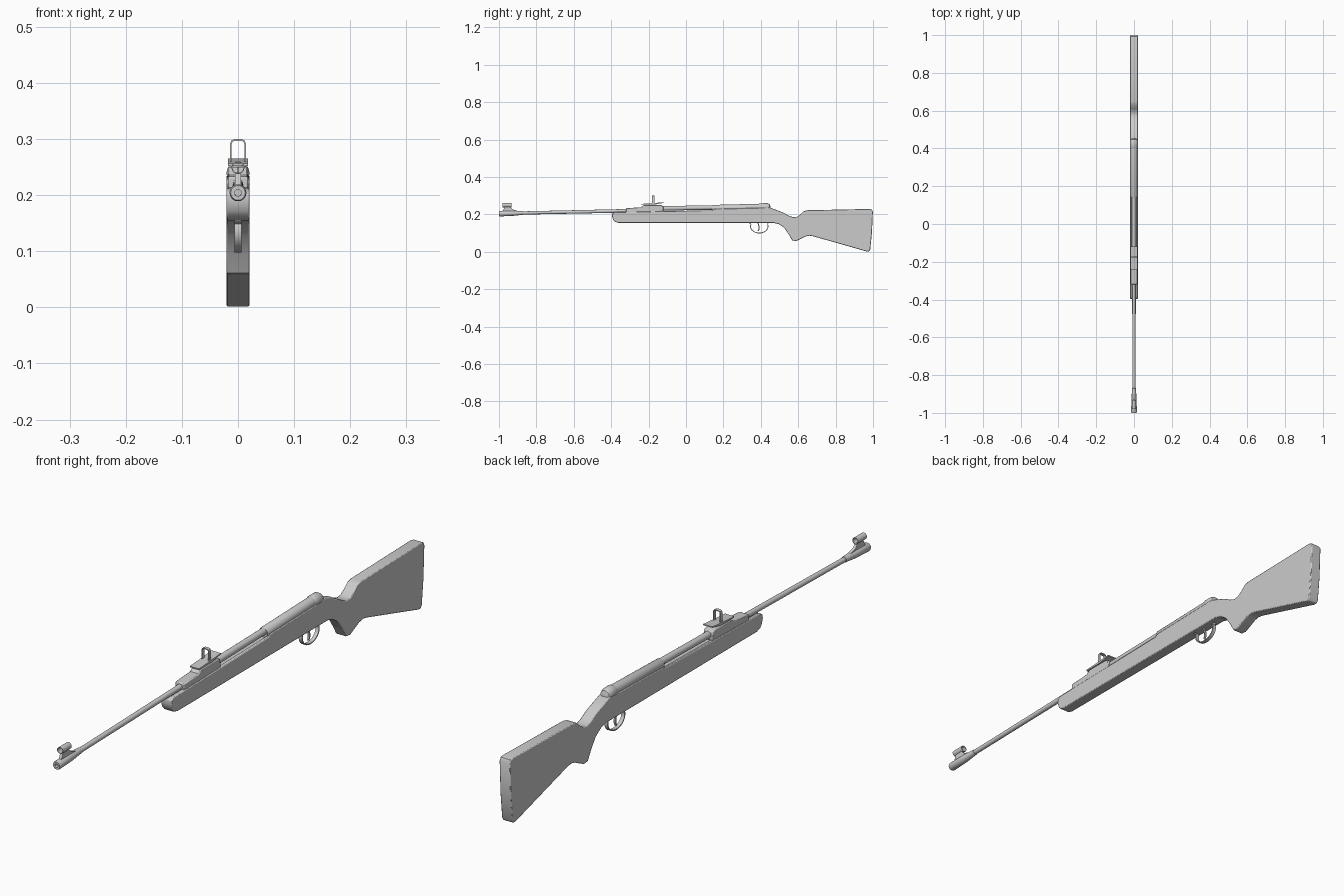
import bpy, bmesh, math
from mathutils import Vector

if "Cube" in bpy.data.objects:
    bpy.data.objects.remove(bpy.data.objects["Cube"])


def finish(name, bm, bevel=0, segs=2):
    bmesh.ops.recalc_face_normals(bm, faces=bm.faces)
    me = bpy.data.meshes.new(name)
    bm.to_mesh(me)
    bm.free()
    ob = bpy.data.objects.new(name, me)
    bpy.context.collection.objects.link(ob)
    bpy.context.view_layer.objects.active = ob
    ob.select_set(True)
    bpy.ops.object.shade_smooth_by_angle(angle=math.radians(35))
    ob.select_set(False)
    if bevel:
        m = ob.modifiers.new("bevel", 'BEVEL')
        m.width, m.segments, m.limit_method = bevel, segs, 'ANGLE'
        m.angle_limit = math.radians(50)
    return ob


def prism(name, pts, lo, hi, axis='x', bevel=0):
    """Extrude a 2D outline: (y, z) along x, or (x, z) along y."""
    bm = bmesh.new()
    place = (lambda a, b, d: (d, a, b)) if axis == 'x' else (lambda a, b, d: (a, d, b))
    ends = [[bm.verts.new(place(a, b, d)) for a, b in pts] for d in (lo, hi)]
    for e in ends:
        bm.faces.new(e)
    n = len(pts)
    for i in range(n):
        j = (i + 1) % n
        bm.faces.new((ends[0][i], ends[0][j], ends[1][j], ends[1][i]))
    return finish(name, bm, bevel)


def band(name, path, thick, lo, hi, axis='x'):
    """Strip of even thickness following an open 2D path."""
    left, right = [], []
    for i, p in enumerate(path):
        t = Vector(path[min(i + 1, len(path) - 1)]) - Vector(path[max(i - 1, 0)])
        n = Vector((-t.y, t.x)).normalized() * thick / 2
        left.append(tuple(Vector(p) + n))
        right.append(tuple(Vector(p) - n))
    return prism(name, left + right[::-1], lo, hi, axis)


def tube(name, rings, sides=24, hollow=False):
    """Lathe along y from (y, z centre, radius) rings."""
    bm = bmesh.new()
    loops = [[bm.verts.new((r * math.cos(2 * math.pi * k / sides), y,
                            z + r * math.sin(2 * math.pi * k / sides)))
              for k in range(sides)] for y, z, r in rings]
    pairs = list(zip(loops, loops[1:]))
    if hollow:
        pairs.append((loops[-1], loops[0]))
    else:
        bm.faces.new(loops[0])
        bm.faces.new(loops[-1])
    for a, b in pairs:
        for k in range(sides):
            j = (k + 1) % sides
            bm.faces.new((a[k], a[j], b[j], b[k]))
    return finish(name, bm)


# Stock: side profile with pistol grip and butt
stock = prism("stock", [
    (-.38, .212), (-.394, .205), (-.396, .19), (-.39, .172), (-.38, .16), (-.362, .155),
    (.465, .155), (.495, .148), (.525, .128), (.55, .092), (.568, .06), (.59, .058),
    (.64, .082), (.66, .086), (.68, .083), (.965, .002), (.978, .001), (.985, .012), (.994, .1),
    (.999, .215), (.993, .226), (.98, .229), (.65, .222), (.63, .217),
    (.61, .199), (.592, .187), (.572, .185), (.55, .193), (.52, .21),
    (.45, .236), (.15, .229), (.14, .222)], -.0205, .0205, bevel=.003)

# Barrel channel cut along the fore-end
cutter = tube("channel_cutter", [(-.45, .222, .0145), (.2, .232, .0145)])
cutter.hide_render = True
cutter.hide_set(True)
cut = stock.modifiers.new("channel", 'BOOLEAN')
cut.object, cut.operation, cut.solver = cutter, 'DIFFERENCE', 'EXACT'

# Barrel, muzzle sleeve with bore, receiver and end cap
tube("barrel", [(-.99, .205, .0085), (-.32, .219, .0095), (-.12, .232, .012), (.16, .237, .012)])
tube("muzzle_sleeve", [(-1, .204, .006), (-1, .204, .013), (-.995, .204, .015),
                       (-.925, .206, .014), (-.87, .208, .010), (-.868, .208, .008),
                       (-.97, .205, .006)], hollow=True)
tube("receiver", [(.14, .232, .016), (.145, .232, .0185), (.42, .239, .0185)])
tube("receiver_cap", [(.40, .238, .018), (.408, .239, .0205), (.437, .239, .0205),
                      (.447, .237, .017), (.452, .232, .01)])

# Front sight: ramp and hooded post
prism("front_sight_ramp", [(-.985, .21), (-.975, .228), (-.97, .24), (-.94, .24),
                           (-.925, .226), (-.88, .212)], -.005, .005)
tube("front_sight_hood", [(-.98, .249, .0115), (-.932, .249, .0115),
                          (-.932, .249, .0095), (-.98, .249, .0095)], hollow=True)
prism("front_sight_post", [(-.96, .238), (-.96, .25), (-.954, .25), (-.954, .238)], -.0015, .0015)

# Breech block and rear sight
prism("breech_block", [(-.32, .209), (-.32, .233), (-.24, .238), (-.225, .25),
                       (-.135, .25), (-.122, .245), (-.12, .215)], -.018, .018, bevel=.003)
prism("rear_sight_leaf", [(-.24, .252), (-.24, .256), (-.19, .259), (-.12, .265),
                          (-.12, .261), (-.17, .252)], -.018, .018)
band("rear_sight_frame", [(-.0128, .256), (-.0128, .291), (-.011, .296), (-.007, .2982),
                          (.007, .2982), (.011, .296), (.0128, .291), (.0128, .256)],
     .003, -.181, -.169, 'y')

# Trigger guard and trigger
guard = [(.335, .155), (.345, .151)]
guard += [(.392 + .047 * math.cos(a), .136 + .036 * math.sin(a))
          for a in [math.radians(160 + 220 * k / 16) for k in range(17)]]
guard += [(.44, .155)]
band("trigger_guard", guard, .004, -.0065, .0065)
band("trigger", [(.385, .158), (.387, .145), (.391, .133), (.391, .122), (.386, .111)],
     .006, -.003, .003)
